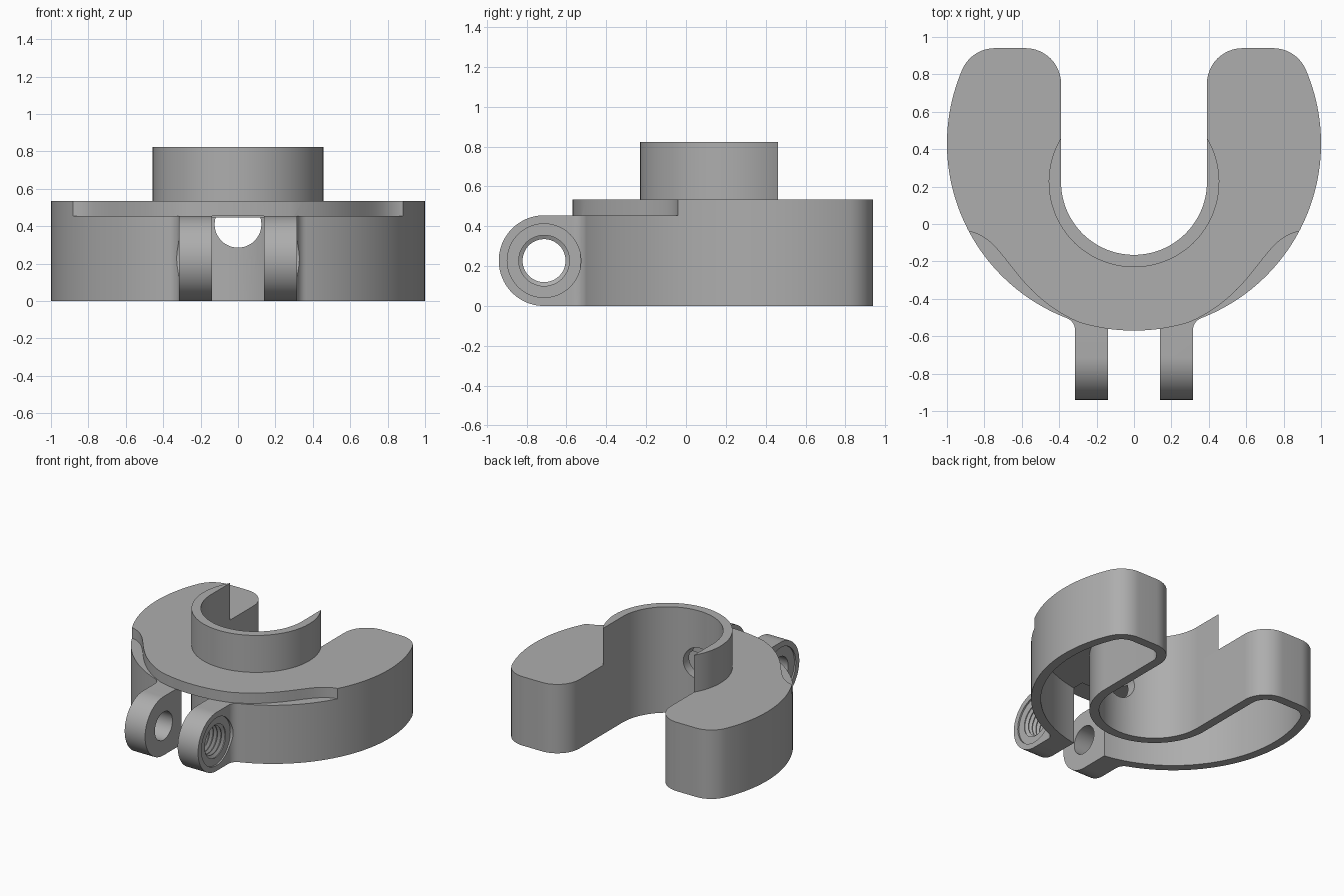
import bpy, bmesh
from math import sin, cos, pi, sqrt, atan2
from mathutils import Vector
from mathutils.geometry import interpolate_bezier

if "Cube" in bpy.data.objects:
    bpy.data.objects.remove(bpy.data.objects["Cube"], do_unlink=True)

grey = bpy.data.materials.new("grey plastic")
grey.use_nodes = True
GREY = (0.42, 0.42, 0.42, 1)
grey.diffuse_color = GREY
grey.node_tree.nodes["Principled BSDF"].inputs["Base Color"].default_value = GREY

TOP, LEDGE, WALL = 0.535, 0.455, 0.068
RIM_Y, SLOT_Y, SLOT_R = 0.43, 0.225, 0.39
LUG_R, LUG_IN, LUG_OUT = 0.2275, 0.14, 0.315
LUG_Y = LUG_R - 0.94


def arc(cx, cy, r, a0, a1, n):
    return [(cx + r * cos(a0 + (a1 - a0) * i / n), cy + r * sin(a0 + (a1 - a0) * i / n))
            for i in range(n + 1)]


def prism(name, outline, lo, hi, axis="z"):
    """Extrude a 2D outline along an axis (x: outline is y,z; y: outline is x,z)."""
    place = {"z": lambda a, b: (a, b, lo), "x": lambda a, b: (lo, a, b), "y": lambda a, b: (a, lo, b)}[axis]
    shift = {"z": (0, 0, hi - lo), "x": (hi - lo, 0, 0), "y": (0, hi - lo, 0)}[axis]
    bm = bmesh.new()
    face = bm.faces.new([bm.verts.new(place(*p)) for p in outline])
    grown = bmesh.ops.extrude_face_region(bm, geom=[face])["geom"]
    bmesh.ops.translate(bm, vec=shift, verts=[v for v in grown if isinstance(v, bmesh.types.BMVert)])
    return finish(name, bm)


def finish(name, bm):
    bmesh.ops.recalc_face_normals(bm, faces=bm.faces)
    mesh = bpy.data.meshes.new(name)
    bm.to_mesh(mesh)
    bm.free()
    mesh.materials.append(grey)
    obj = bpy.data.objects.new(name, mesh)
    bpy.context.collection.objects.link(obj)
    return obj


def lathe_x(name, profile, cy, cz, n=48):
    """Solid turned around an axis parallel to x from (x, radius) pairs."""
    bm = bmesh.new()
    rings = [[bm.verts.new((x, cy + r * cos(2 * pi * i / n), cz + r * sin(2 * pi * i / n)))
              for i in range(n)] for x, r in profile]
    for a, b in zip(rings, rings[1:]):
        for i in range(n):
            j = (i + 1) % n
            bm.faces.new((a[i], a[j], b[j], b[i]))
    bm.faces.new(rings[0])
    bm.faces.new(rings[-1])
    return finish(name, bm)


def combine(obj, other, operation):
    mod = obj.modifiers.new("combine", "BOOLEAN")
    mod.operation, mod.solver, mod.object = operation, "EXACT", other
    deps = bpy.context.evaluated_depsgraph_get()
    mesh = bpy.data.meshes.new_from_object(obj.evaluated_get(deps))
    obj.modifiers.clear()
    obj.data = mesh
    bpy.data.objects.remove(other, do_unlink=True)


def horseshoe(inset):
    """Horseshoe outline, moved inward by inset."""
    rim, slot, fil = 1 - inset, SLOT_R + inset, 0.19 - inset
    cy = 0.75
    cx = sqrt(0.81 ** 2 - (cy - RIM_Y) ** 2)
    tilt = atan2(cy - RIM_Y, cx)
    half = arc(0, RIM_Y, rim, -pi / 2, tilt, 56)
    half += arc(cx, cy, fil, tilt, pi / 2, 10)[1:]
    half += arc(SLOT_R + 0.19, cy, fil, pi / 2, pi, 12)
    inner = arc(0, SLOT_Y, slot, 0, -pi, 56)
    left = [(-x, y) for x, y in reversed(half[1:])]
    return half + inner + left


# Hollow horseshoe body, open underneath
body = prism("horseshoe_body", horseshoe(0), 0, TOP)
combine(body, prism("cavity", horseshoe(WALL), -0.1, LEDGE - 0.008), "DIFFERENCE")

# Recessed ledges along the front shoulders
curve = interpolate_bezier(Vector((0.88, -0.04, 0)), Vector((0.68, -0.08, 0)),
                           Vector((0.66, -0.36, 0)), Vector((0.3, -0.524, 0)), 24)
ledge = [(p.x, p.y) for p in curve] + [(0.3, -0.8), (1.1, -0.8), (1.1, -0.04)]
for side in (1, -1):
    combine(body, prism("ledge", [(side * x, y) for x, y in ledge], LEDGE, 0.7), "DIFFERENCE")

# Clamp lugs with filleted roots and rounded noses
f = 0.07
fy = RIM_Y - sqrt((1 + f) ** 2 - (LUG_OUT + f) ** 2)
root = arc(LUG_OUT + f, fy, f, pi, atan2(RIM_Y - fy, -LUG_OUT - f), 10)
plan = [(LUG_IN, -1), (LUG_OUT, -1)] + root + [(0.35, -0.47), (LUG_IN - 0.02, -0.53), (LUG_IN - 0.02, -1)]
plan = plan[2:-2] + [(LUG_IN, -0.53), (LUG_IN, -1), (LUG_OUT, -1)]
nose = arc(LUG_Y, LUG_R, LUG_R, pi / 2, 3 * pi / 2, 40) + [(-0.4, 0), (-0.4, 2 * LUG_R)]
for side in (1, -1):
    lug = prism("clamp_lug", [(side * x, y) for x, y in plan], -0.1, 0.6)
    combine(lug, prism("nose", nose, -0.5, 0.5, "x"), "INTERSECT")
    combine(body, lug, "UNION")

# Gap between the lugs, and round opening through the inner wall
gap = [(-LUG_IN, -0.1), (LUG_IN, -0.1), (LUG_IN, LEDGE), (-LUG_IN, LEDGE)]
combine(body, prism("gap", gap, -0.7, -0.4, "y"), "DIFFERENCE")
combine(body, prism("opening", arc(0, 0.41, 0.125, 0, 2 * pi, 48)[:-1], -0.25, 0, "y"), "DIFFERENCE")

# Shallow spot faces on the outer sides of the lugs
for side in (1, -1):
    spot = [(side * 0.303, 0.185), (side * 0.42, 0.185)]
    combine(body, lathe_x("spot_face", spot, LUG_Y, LUG_R), "DIFFERENCE")

# Plain bolt hole on one lug, threaded hole on the other
combine(body, lathe_x("bolt_hole", [(-0.4, 0.108), (-0.1, 0.108)], LUG_Y, LUG_R), "DIFFERENCE")
thread = [(0.1, 0.108)]
for i in range(5):
    x = 0.145 + i * 0.034
    thread += [(x, 0.108), (x + 0.012, 0.132), (x + 0.02, 0.132), (x + 0.03, 0.108)]
thread += [(0.4, 0.108)]
combine(body, lathe_x("threaded_hole", thread, LUG_Y, LUG_R), "DIFFERENCE")

# Raised collar around the slot, tapering to knife edges
outer_r = 0.456
tip = atan2(sqrt(outer_r ** 2 - SLOT_R ** 2), SLOT_R)
collar = arc(0, SLOT_Y, outer_r, tip, -pi - tip, 72) + arc(0, SLOT_Y, SLOT_R, -pi, 0, 56)
prism("collar", collar, TOP, 0.822)

# Smooth shading with sharp edges kept
bpy.ops.object.select_all(action="DESELECT")
for obj in (body, bpy.data.objects["collar"]):
    obj.select_set(True)
    bpy.context.view_layer.objects.active = obj
bpy.ops.object.shade_smooth_by_angle(angle=pi / 6)
